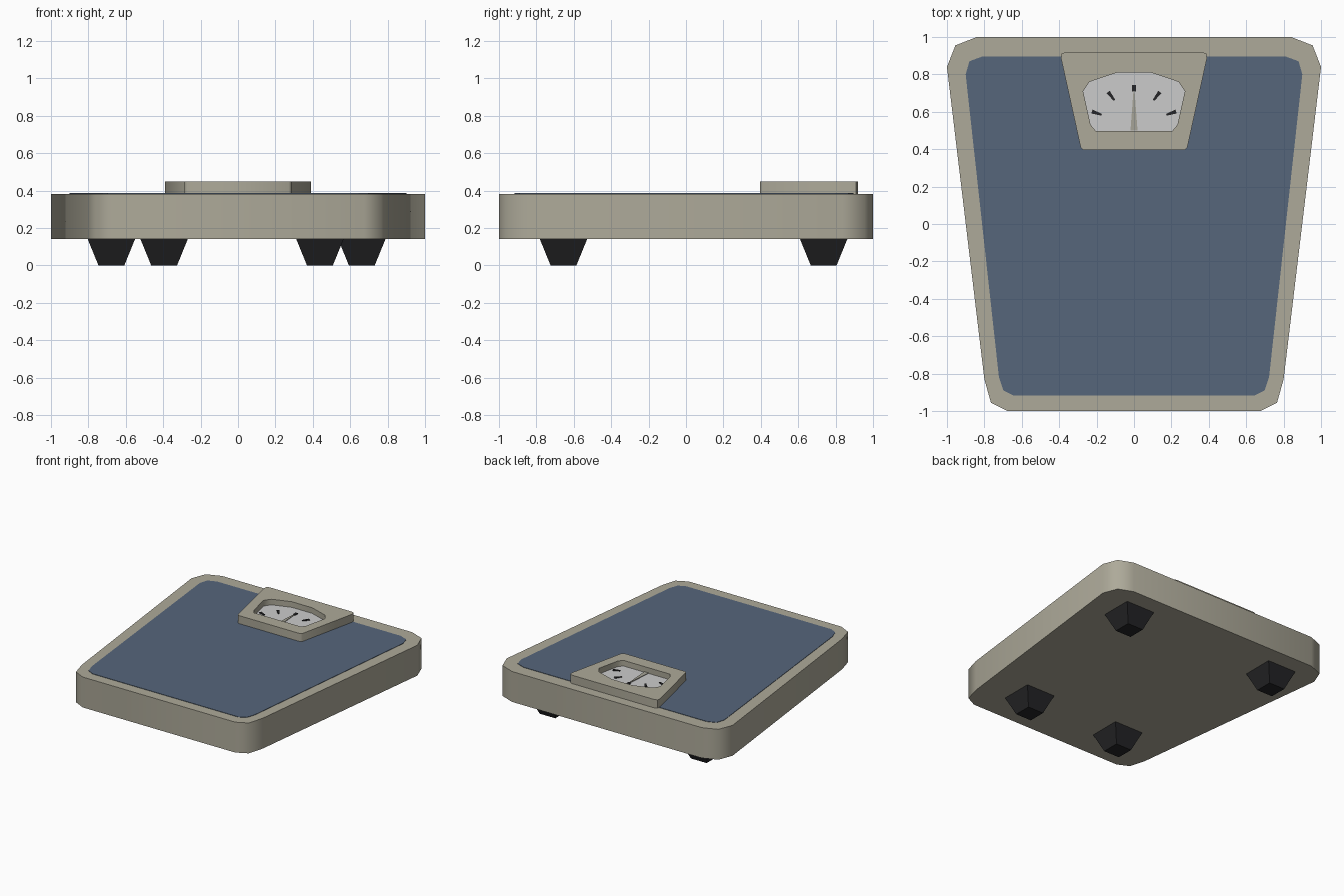
import bpy, bmesh, math
from mathutils import Matrix

if "Cube" in bpy.data.objects:
    bpy.data.objects.remove(bpy.data.objects["Cube"])


def material(name, rgb):
    m = bpy.data.materials.new(name)
    m.diffuse_color = (*rgb, 1)
    m.use_nodes = True
    m.node_tree.nodes["Principled BSDF"].inputs["Base Color"].default_value = m.diffuse_color
    return m


BEIGE = material("beige enamel", (0.42, 0.40, 0.32))
BLUE = material("blue mat", (0.092, 0.132, 0.198))
WHITE = material("pale dial", (0.60, 0.60, 0.60))
BLACK = material("black rubber", (0.018, 0.018, 0.02))
GREY = material("needle grey", (0.38, 0.37, 0.31))


def mirrored(half):
    """Close a right-hand half outline by mirroring it over x = 0."""
    return half + [(-x, y) for x, y in reversed(half) if abs(x) > 1e-5]


def finish(bm, name, mat, smooth=None):
    bmesh.ops.recalc_face_normals(bm, faces=bm.faces[:])
    me = bpy.data.meshes.new(name)
    bm.to_mesh(me)
    bm.free()
    me.materials.append(mat)
    if smooth:
        me.shade_smooth()
        me.set_sharp_from_angle(angle=math.radians(smooth))
    ob = bpy.data.objects.new(name, me)
    bpy.context.collection.objects.link(ob)
    return ob


def slab(name, mat, loops, z0, z1, smooth=None):
    """Solid between z0 and z1; the second loop, if given, is a hole."""
    bm = bmesh.new()
    caps = ([], [])
    for loop in loops:
        rings = [[bm.verts.new((x, y, z)) for x, y in loop] for z in (z0, z1)]
        n = len(loop)
        for i in range(n):
            j = (i + 1) % n
            bm.faces.new((rings[0][i], rings[0][j], rings[1][j], rings[1][i]))
            for ring, cap in zip(rings, caps):
                cap.append(bm.edges.get((ring[i], ring[j])))
    for cap in caps:
        bmesh.ops.triangle_fill(bm, edges=cap, use_beauty=True, normal=(0, 0, 1))
    return finish(bm, name, mat, smooth)


# Tapered platform body
slab("platform", BEIGE, [mirrored([
    (0.675, -1.0), (0.765, -0.955), (0.80, -0.83),
    (1.0, 0.84), (0.955, 0.955), (0.84, 1.0)])], 0.14, 0.383, 50)

# Blue standing mat
slab("standing_mat", BLUE, [mirrored([
    (0.645, -0.917), (0.698, -0.89), (0.722, -0.82),
    (0.90, 0.80), (0.88, 0.87), (0.81, 0.896)])], 0.38, 0.386)

# Raised dial housing with its window opening
window = mirrored([(0.205, 0.498), (0.232, 0.53), (0.272, 0.71),
                   (0.238, 0.76), (0.09, 0.81)])
slab("dial_housing", BEIGE, [mirrored([
    (0.272, 0.396), (0.285, 0.408), (0.39, 0.885),
    (0.387, 0.91), (0.365, 0.92)]), window], 0.383, 0.45, 50)

# Dial face, needle and tick marks
DIAL_Z = 0.405
slab("dial_face", WHITE, [window], 0.384, DIAL_Z)
slab("needle", GREY, [[(-0.019, 0.5), (0.019, 0.5), (0.003, 0.71), (-0.003, 0.71)]],
     DIAL_Z + 0.001, DIAL_Z + 0.006)
for k, angle in enumerate((18, 52, 90, 128, 162)):
    r0, r1 = (0.18, 0.215) if angle == 90 else (0.17, 0.225)
    w0 = 0.01 if angle == 90 else 0.005
    tick = slab(f"tick_mark_{k + 1}", BLACK,
                [[(r0, -w0), (r1, -0.011), (r1, 0.011), (r0, w0)]], 0, 0.005)
    if angle in (18, 162):
        tick.data.transform(Matrix.Translation((0.012, 0, 0)))
    tick.data.transform(Matrix.Translation((0, 0.528, DIAL_Z + 0.001))
                        @ Matrix.Rotation(math.radians(angle), 4, "Z"))

# Tapered rubber feet, square in plan
for name, x, y in (("front_left_foot", -0.395, -0.655), ("front_right_foot", 0.438, -0.655),
                   ("back_left_foot", -0.677, 0.736), ("back_right_foot", 0.662, 0.736)):
    bm = bmesh.new()
    bmesh.ops.create_cone(bm, cap_ends=True, segments=4,
                          radius1=0.069 * math.sqrt(2), radius2=0.127 * math.sqrt(2), depth=0.142,
                          matrix=Matrix.Translation((x, y, 0.071)) @ Matrix.Rotation(math.pi / 4, 4, "Z"))
    # create_cone may start on an axis or a diagonal: keep the sides square to x and y
    if max(v.co.x for v in bm.verts) - x > 0.15:
        bmesh.ops.rotate(bm, verts=bm.verts[:], cent=(x, y, 0),
                         matrix=Matrix.Rotation(math.pi / 4, 3, "Z"))
    finish(bm, name, BLACK)
